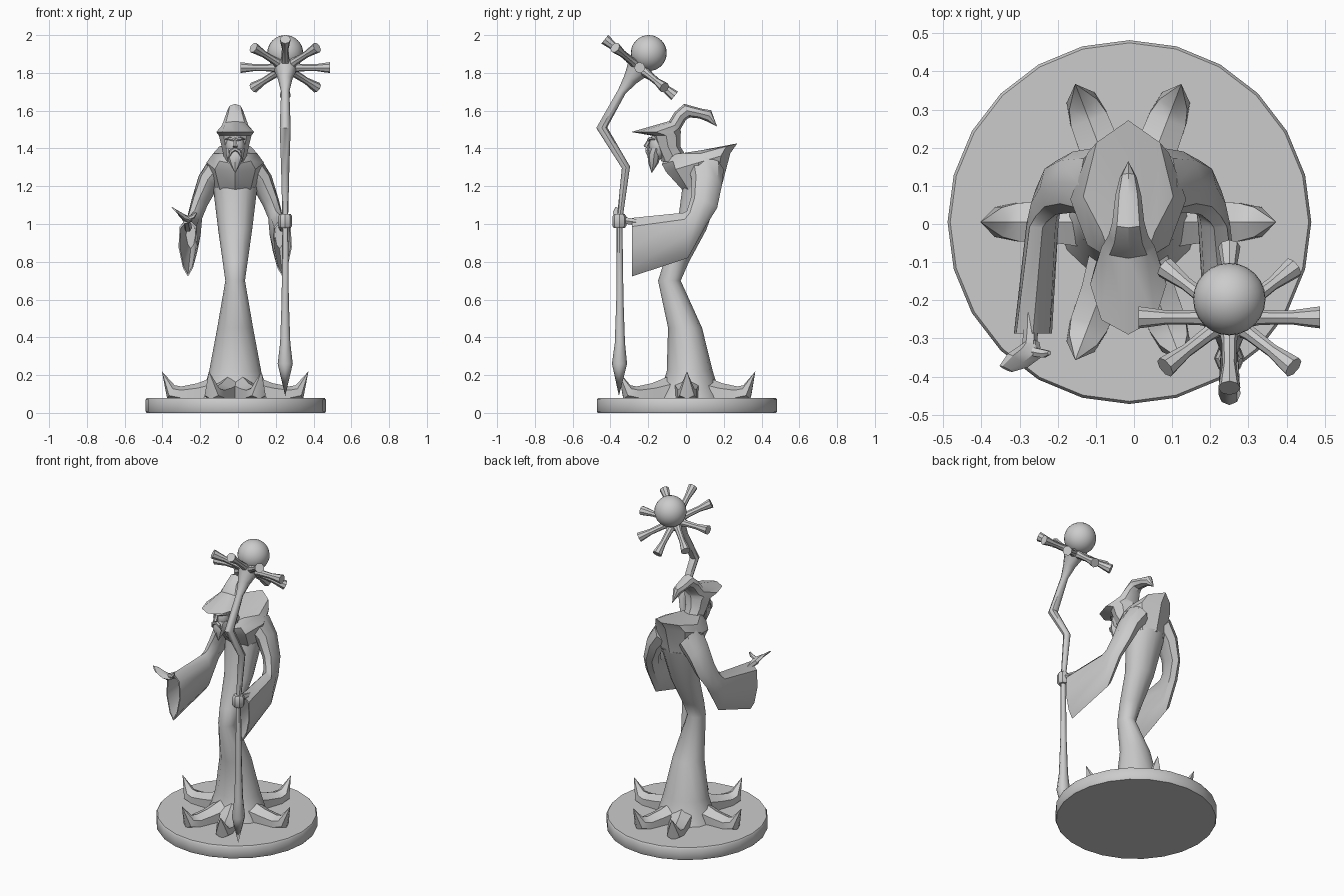
import bpy, bmesh, math
from mathutils import Vector as V

if "Cube" in bpy.data.objects:
    bpy.data.objects.remove(bpy.data.objects["Cube"])

# One plain grey for the whole figurine
GREY = bpy.data.materials.new("plain grey")
GREY.use_nodes = True
GREY.diffuse_color = (0.6, 0.6, 0.6, 1)
GREY.node_tree.nodes["Principled BSDF"].inputs["Base Color"].default_value = (0.6, 0.6, 0.6, 1)
CX = -0.015  # figure's centre line


def finish(name, bm, angle):
    bmesh.ops.remove_doubles(bm, verts=bm.verts, dist=1e-5)
    bmesh.ops.recalc_face_normals(bm, faces=bm.faces)
    me = bpy.data.meshes.new(name)
    bm.to_mesh(me)
    bm.free()
    me.materials.append(GREY)
    ob = bpy.data.objects.new(name, me)
    bpy.context.collection.objects.link(ob)
    bpy.ops.object.select_all(action='DESELECT')
    ob.select_set(True)
    bpy.context.view_layer.objects.active = ob
    bpy.ops.object.shade_smooth_by_angle(angle=math.radians(angle))
    return ob


def loft(name, stations, n=8, angle=40):
    """Skin through elliptical rings (centre, u, v, taper); u is the axis that taper widens towards."""
    bm = bmesh.new()
    rings = []
    for c, u, v, *k in stations:
        c, u, v = V(c), V(u), V(v)
        k = k[0] if k else 0
        ring = []
        for i in range(n):
            a = math.tau * i / n
            ring.append(bm.verts.new(c + u * math.cos(a) + v * math.sin(a) * (1 + k * math.cos(a))))
        rings.append(ring)
    for p, q in zip(rings, rings[1:]):
        for i in range(n):
            j = (i + 1) % n
            bm.faces.new((p[i], p[j], q[j], q[i]))
    bm.faces.new(rings[0])
    bm.faces.new(rings[-1])
    bmesh.ops.dissolve_degenerate(bm, dist=1e-5, edges=bm.edges)
    return finish(name, bm, angle)


def tube(name, points, ref, n=8, angle=40):
    """Round tube along (position, radius) points."""
    pts = [V(p) for p, r in points]
    st = []
    for i, (p, r) in enumerate(points):
        t = (pts[min(i + 1, len(pts) - 1)] - pts[max(i - 1, 0)]).normalized()
        u = t.cross(V(ref)).normalized()
        st.append((p, u * r, t.cross(u) * r))
    return loft(name, st, n, angle)


def ball(name, c, size, seg=8, rings=6, angle=60):
    bm = bmesh.new()
    bmesh.ops.create_uvsphere(bm, u_segments=seg, v_segments=rings, radius=1)
    for v in bm.verts:
        v.co = V(c) + V((v.co.x * size[0], v.co.y * size[1], v.co.z * size[2]))
    return finish(name, bm, angle)


def upright(z, y, hx, hy, rise=0.0):
    """Ring round the centre line; rise lifts its back edge."""
    return ((CX, y, z), (0, hy, rise), (hx, 0, 0))


# Round plinth
loft("plinth", [((-0.012, 0.005, z), (0, r, 0), (r, 0, 0))
                for z, r in ((0, 0.472), (0.008, 0.477), (0.07, 0.477), (0.08, 0.47))], 24, 35)

# Robe: flared hem, bent waist, leaning chest and pointed collar
loft("robe", [upright(0.07, 0.02, 0.19, 0.18), upright(0.13, 0.02, 0.165, 0.15),
              upright(0.22, 0.02, 0.138, 0.122), upright(0.45, -0.005, 0.095, 0.09),
              upright(0.70, -0.088, 0.052, 0.06), upright(0.80, -0.05, 0.066, 0.066),
              upright(0.97, 0.03, 0.09, 0.078), upright(1.20, 0.085, 0.118, 0.105, 0.01)],
     12, 50)
loft("collar", [upright(1.19, 0.085, 0.116, 0.104, 0.01), upright(1.325, 0.065, 0.152, 0.17, 0.05),
                upright(1.372, 0.072, 0.118, 0.20, 0.055), upright(1.375, -0.02, 0.07, 0.08, 0.01)], 8, 35)

# Root-like spikes round the hem
angles = [0, math.pi] + [s * a for s in (1, -1) for a in (math.radians(69), math.radians(111))]
for i, a in enumerate(angles):
    d, side = V((math.cos(a), math.sin(a), 0)), V((-math.sin(a), math.cos(a), 0))
    o = V((CX, 0.005, 0))
    st = []
    for r, z, lean, h, w in ((0.06, 0.12, 0, 0.09, 0.085), (0.20, 0.105, 0, 0.052, 0.062),
                             (0.29, 0.10, -0.005, 0.04, 0.058), (0.34, 0.11, -0.02, 0.036, 0.045),
                             (0.388, 0.22, 0, 0, 0)):
        st.append((o + d * r + V((0, 0, z)), d * lean + V((0, 0, h)), side * w))
    loft(f"root_spike_{i + 1}", st, 6, 40)

# Bell sleeves with hollow cuffs, and wrists
for s, label in ((-1, "right"), (1, "left")):
    def sl(x, y, z, uy, uz, vx, vz=0, k=0):
        return ((CX + s * x, y, z), (0, uy, uz), (s * vx, 0, vz), k)
    loft(label + "_sleeve", [
        sl(0.085, 0.105, 1.30, -0.095, 0.01, 0.045, 0.055),
        sl(0.145, 0.11, 1.22, -0.08, 0.015, 0.048, 0.035),
        sl(0.19, 0.095, 1.11, -0.07, 0.025, 0.042, 0.015),
        sl(0.215, 0.055, 1.03, -0.05, 0.04, 0.040),
        sl(0.225, 0.0, 0.94, -0.01, 0.12, 0.042, 0, 0.2),
        sl(0.25, -0.287, 0.877, 0, 0.155, 0.05, 0, 0.35),
        sl(0.25, -0.287, 0.877, 0, 0.143, 0.043, 0, 0.35),
        sl(0.235, -0.08, 0.94, 0, 0.07, 0.025, 0, 0.2)], 8, 40)
    tube(label + "_wrist", [((CX + s * 0.25, -0.12, 0.98), 0.022), ((CX + s * 0.255, -0.27, 1.01), 0.019),
                            ((CX + s * 0.26, -0.335, 1.02), 0.02)], (0, 0, 1), 6)

# Open right hand: flat palm with fingers, and a thumb
loft("right_palm", [((-0.268, -0.31, 1.015), (0.02, 0, 0), (0, 0.006, 0.015)),
                    ((-0.277, -0.338, 1.03), (0.036, -0.010, -0.012), (0, 0.006, 0.016)),
                    ((-0.305, -0.358, 1.05), (0.026, -0.018, -0.022), (0, 0.004, 0.012)),
                    ((-0.336, -0.38, 1.075), (0.017, -0.008, -0.016), (0, 0.003, 0.005))], 6, 30)
tube("right_thumb", [((-0.265, -0.335, 1.03), 0.013), ((-0.236, -0.34, 1.04), 0.012),
                     ((-0.222, -0.338, 1.06), 0.006)], (0, 1, 0), 6)

# Left fist closed round the staff
loft("left_fist", [((0.25, -0.353, z), (r, 0, 0), (0, r, 0)) for z, r in
                   ((0.978, 0.028), (0.99, 0.037), (1.04, 0.037), (1.054, 0.028))], 8, 35)

# Hood: neck, wide pointed brim and a crest hooking backwards
def hood(y, z, vy, vz, hx):
    return ((CX, y, z), (0, vy, vz), (hx, 0, 0))
loft("hood", [hood(-0.055, 1.33, 0.075, 0, 0.055), hood(-0.095, 1.41, 0.065, 0, 0.072),
              hood(-0.105, 1.468, 0.075, 0, 0.086), hood(-0.158, 1.487, 0.132, 0, 0.10),
              hood(-0.06, 1.522, 0.03, -0.022, 0.07), hood(-0.03, 1.572, 0.03, -0.02, 0.052),
              hood(0.005, 1.60, 0.015, -0.036, 0.042), hood(0.075, 1.585, -0.005, -0.026, 0.034),
              hood(0.123, 1.572, -0.01, -0.03, 0.022), hood(0.165, 1.515, 0, 0, 0)], 8, 35)

# Face: head, brows, nose, moustache and pointed beard
ball("face", (CX, -0.145, 1.415), (0.052, 0.052, 0.075))
tube("nose", [((CX, -0.19, 1.455), 0.007), ((CX, -0.212, 1.412), 0.014), ((CX, -0.195, 1.402), 0.008)],
     (1, 0, 0), 6)
for s, label in ((-1, "right"), (1, "left")):
    tube(label + "_brow", [((CX + s * 0.004, -0.198, 1.445), 0.009), ((CX + s * 0.03, -0.192, 1.452), 0.009),
                           ((CX + s * 0.05, -0.165, 1.447), 0.004)], (0, 0, 1), 6)
    tube(label + "_moustache", [((CX, -0.205, 1.398), 0.010), ((CX + s * 0.022, -0.205, 1.385), 0.011),
                                ((CX + s * 0.036, -0.195, 1.345), 0)], (0, 1, 0), 6)
loft("beard", [hood(-0.16, 1.40, 0.03, 0, 0.05), hood(-0.17, 1.365, 0.034, 0, 0.047),
               hood(-0.172, 1.325, 0.028, 0, 0.032), hood(-0.182, 1.268, 0, 0, 0)], 8, 35)

# Crooked staff, spear-shaped at the foot and flaring to a cup
SX = 0.25
staff = [(-0.355, 0.09, 0), (-0.352, 0.26, 0.04), (-0.35, 0.37, 0.027), (-0.35, 0.60, 0.019),
         (-0.352, 1.02, 0.015), (-0.318, 1.30, 0.022), (-0.446, 1.51, 0.029), (-0.34, 1.70, 0.022),
         (-0.295, 1.765, 0.038), (-0.245, 1.835, 0.068)]
tube("staff", [((SX, y, z), r) for y, z, r in staff], (1, 0, 0), 8, 45)

# Tilted wheel of eight flared spokes
hub, normal, up = V((SX, -0.245, 1.828)), V((0, 0.63, 0.777)), V((0, -0.777, 0.63))
for i in range(8):
    a = math.tau * i / 8
    d = V((math.cos(a), 0, 0)) + up * math.sin(a)
    tube(f"spoke_{i + 1}", [(hub + d * r, w) for r, w in
                            ((0.03, 0.03), (0.08, 0.02), (0.16, 0.018), (0.215, 0.026), (0.238, 0.029))],
         normal, 8, 40)

# Orb above the wheel
ball("orb", (SX, -0.197, 1.905), (0.095, 0.095, 0.095), 24, 16)
